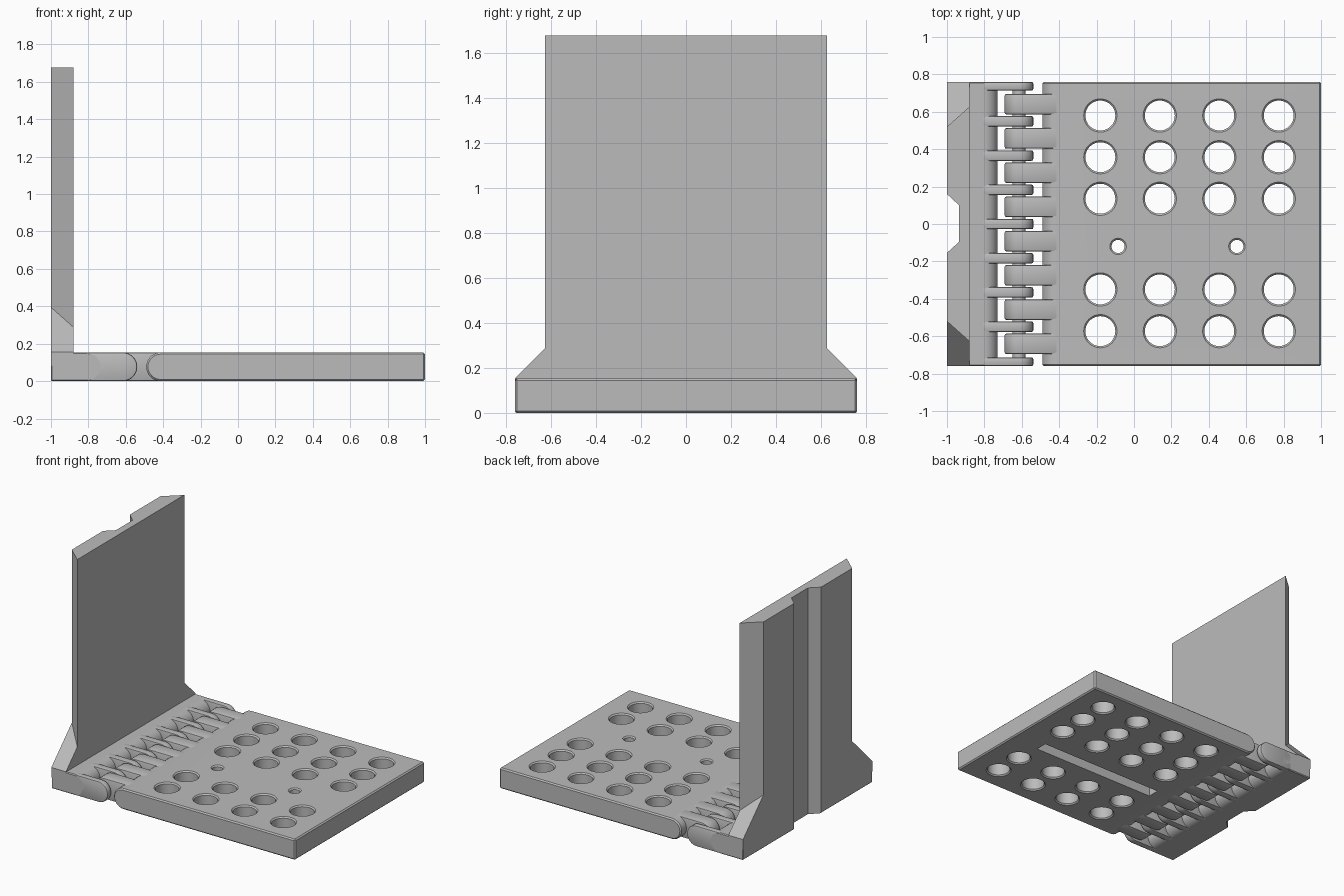
import bpy, bmesh
from math import sin, cos, pi

if "Cube" in bpy.data.objects:
    bpy.data.objects.remove(bpy.data.objects["Cube"], do_unlink=True)

T = 0.153          # leaf thickness
R = T / 2          # knuckle radius
W = 0.76           # half width of the leaves
AXIS = -0.615      # hinge axis
PITCH = 0.183      # spacing of the hinge knuckles

grey = bpy.data.materials.new("light_grey")
grey.use_nodes = True
grey.diffuse_color = (0.5, 0.5, 0.5, 1)
grey.node_tree.nodes["Principled BSDF"].inputs["Base Color"].default_value = (0.5, 0.5, 0.5, 1)


def add_prism(bm, points, axis, lo, hi):
    place = {"x": lambda a, b, c: (c, a, b),
             "y": lambda a, b, c: (a, c, b),
             "z": lambda a, b, c: (a, b, c)}[axis]
    rings = [[bm.verts.new(place(a, b, c)) for a, b in points] for c in (lo, hi)]
    bm.faces.new(rings[0])
    bm.faces.new(rings[1])
    n = len(points)
    for i in range(n):
        j = (i + 1) % n
        bm.faces.new((rings[0][i], rings[0][j], rings[1][j], rings[1][i]))


def finish(name, bm):
    bmesh.ops.recalc_face_normals(bm, faces=bm.faces)
    mesh = bpy.data.meshes.new(name)
    bm.to_mesh(mesh)
    bm.free()
    mesh.materials.append(grey)
    obj = bpy.data.objects.new(name, mesh)
    bpy.context.collection.objects.link(obj)
    return obj


def prism(name, points, axis, spans):
    bm = bmesh.new()
    for lo, hi in spans:
        add_prism(bm, points, axis, lo, hi)
    return finish(name, bm)


def activate(obj):
    bpy.ops.object.select_all(action="DESELECT")
    obj.select_set(True)
    bpy.context.view_layer.objects.active = obj


def bevel(obj, width, segments=1):
    mod = obj.modifiers.new("edge", "BEVEL")
    mod.width, mod.segments, mod.limit_method = width, segments, "ANGLE"
    mod.angle_limit = 0.7
    activate(obj)
    bpy.ops.object.modifier_apply(modifier=mod.name)


def boolean(obj, other, operation):
    mod = obj.modifiers.new("combine", "BOOLEAN")
    mod.operation, mod.object, mod.solver = operation, other, "EXACT"
    activate(obj)
    bpy.ops.object.modifier_apply(modifier=mod.name)
    bpy.data.objects.remove(other, do_unlink=True)


def rounded_bar(centre, end, steps=16):
    """Side profile: square at end, half round about centre."""
    side = 1 if centre > end else -1
    arc = [(centre + side * R * sin(pi * i / steps), R - R * cos(pi * i / steps))
           for i in range(steps + 1)]
    return [(end, 0)] + arc + [(end, T)]


def drill(obj, centres, radius, rim=0.009, sides=48):
    """Through holes with chamfered rims."""
    bm = bmesh.new()
    for x, y in centres:
        rings = []
        for z, r in ((-rim, radius + 2 * rim), (rim, radius),
                     (T - rim, radius), (T + rim, radius + 2 * rim)):
            rings.append([bm.verts.new((x + r * cos(2 * pi * i / sides),
                                        y + r * sin(2 * pi * i / sides), z))
                          for i in range(sides)])
        bm.faces.new(rings[0])
        bm.faces.new(rings[-1])
        for a, b in zip(rings, rings[1:]):
            for i in range(sides):
                j = (i + 1) % sides
                bm.faces.new((a[i], a[j], b[j], b[i]))
    boolean(obj, finish("hole_cutter", bm), "DIFFERENCE")


# Perforated plate with a rounded hinge edge
plate = prism("perforated_plate", rounded_bar(-0.414, 1), "y", [(-W, W)])
bevel(plate, 0.009)
xs = [-0.18 + 0.318 * i for i in range(4)]
ys = [0.58, 0.357, 0.135, -0.35, -0.573]
drill(plate, [(x, y) for x in xs for y in ys], 0.08)
drill(plate, [(-0.085, -0.12), (0.55, -0.12)], 0.035)

# Long groove on the underside
groove = prism("groove_cutter", [(-0.28, -0.165), (0.76, -0.165), (0.76, -0.075), (-0.28, -0.075)],
               "z", [(-0.05, 0.1)])
boolean(plate, groove, "DIFFERENCE")

# Foot of the upright, its sloped shoulders and the wall
upright = prism("upright_wall", rounded_bar(-0.805, -1), "y", [(-W, W)])
bevel(upright, 0.006)
shoulders = prism("shoulders", [(-W, 0.08), (W, 0.08), (W, 0.155), (0.52, 0.395),
                                (-0.52, 0.395), (-W, 0.155)], "x", [(-1, -0.88)])
boolean(upright, shoulders, "UNION")
wall = prism("wall", [(-1, -0.52), (-0.88, -0.627), (-0.88, 0.627), (-1, 0.52)],
             "z", [(0.05, 1.678)])
boolean(upright, wall, "UNION")

# Channel up the outer face of the wall
channel = prism("channel_cutter", [(-1.05, 0.206), (-0.935, 0.1), (-0.935, -0.095),
                                   (-1.05, -0.2)], "z", [(-0.1, 1.8)])
boolean(upright, channel, "DIFFERENCE")

# Interleaved hinge knuckles
inner = [(PITCH * i - 0.028, PITCH * i + 0.028) for i in range(-3, 4)]
narrow = prism("wall_knuckles", rounded_bar(AXIS, -0.82), "y",
               [(-W, -0.713)] + inner + [(0.713, W)])
bevel(narrow, 0.009, 2)
wide = prism("plate_knuckles", rounded_bar(AXIS, -0.4), "y",
             [(PITCH * (i + 0.5) - 0.055, PITCH * (i + 0.5) + 0.055) for i in range(-4, 4)])
bevel(wide, 0.009, 2)

# Hidden hinge pin
pin = prism("hinge_pin", [(AXIS + 0.035 * cos(pi * i / 12), R + 0.035 * sin(pi * i / 12))
                          for i in range(24)], "y", [(-0.74, 0.74)])

for part in (plate, upright, narrow, wide, pin):
    activate(part)
    bpy.ops.object.shade_smooth_by_angle(angle=0.5)
